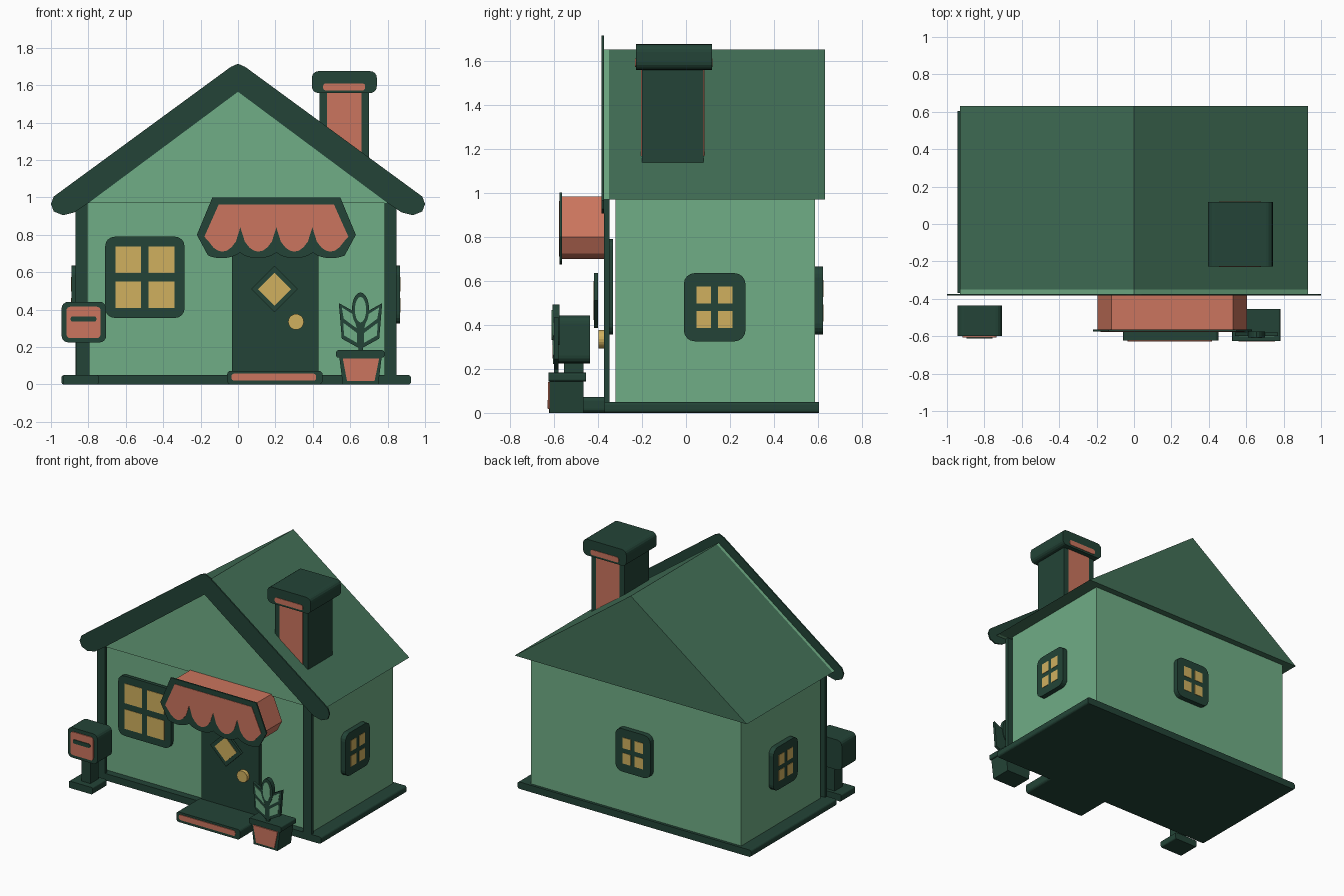
import bpy, bmesh
from math import sin, cos, pi
from mathutils import Matrix

cube = bpy.data.objects.get("Cube")
if cube:
    bpy.data.objects.remove(cube, do_unlink=True)


def material(name, code):
    srgb = [int(code[i:i + 2], 16) / 255 for i in (0, 2, 4)]
    col = [c / 12.92 if c <= 0.04045 else ((c + 0.055) / 1.055) ** 2.4 for c in srgb] + [1]
    m = bpy.data.materials.new(name)
    m.use_nodes = True
    m.diffuse_color = col
    m.node_tree.nodes["Principled BSDF"].inputs["Base Color"].default_value = col
    return m


LIGHT = material("light_green", "70ad86")
DARK = material("dark_green", "234437")
ROOF = material("roof_green", "427057")
ORANGE = material("terracotta", "cb755e")
YELLOW = material("warm_yellow", "d0b05f")


def prism(name, pts, y0, y1, mat, place=None):
    """Extrude an x-z outline from y0 to y1."""
    bm = bmesh.new()
    front = bm.faces.new([bm.verts.new((x, y0, z)) for x, z in pts])
    new = bmesh.ops.extrude_face_region(bm, geom=[front])["geom"]
    bmesh.ops.translate(bm, vec=(0, y1 - y0, 0),
                        verts=[g for g in new if isinstance(g, bmesh.types.BMVert)])
    bmesh.ops.recalc_face_normals(bm, faces=bm.faces)
    mesh = bpy.data.meshes.new(name)
    bm.to_mesh(mesh)
    bm.free()
    mesh.materials.append(mat)
    ob = bpy.data.objects.new(name, mesh)
    if place:
        ob.matrix_world = place
    bpy.context.collection.objects.link(ob)
    return ob


def rounded(x0, x1, z0, z1, r=0.0, steps=4):
    if r == 0:
        return [(x0, z0), (x1, z0), (x1, z1), (x0, z1)]
    pts = []
    corners = [(x1 - r, z1 - r), (x0 + r, z1 - r), (x0 + r, z0 + r), (x1 - r, z0 + r)]
    for k, (cx, cz) in enumerate(corners):
        for i in range(steps + 1):
            a = (k + i / steps) * pi / 2
            pts.append((cx + r * cos(a), cz + r * sin(a)))
    return pts


def block(name, x0, x1, y0, y1, z0, z1, mat, r=0.0):
    return prism(name, rounded(x0, x1, z0, z1, r), y0, y1, mat)


def ellipse(cx, cz, rx, rz, n=20):
    return [(cx + rx * cos(2 * pi * i / n), cz + rz * sin(2 * pi * i / n)) for i in range(n)]


def window(name, w, h, pane_w, pane_h, bar_x, bar_z, depth, place):
    """Rounded frame with four panes, facing local -y."""
    prism(name + "_frame", rounded(-w, w, -h, h, 0.05), -depth, 0, DARK, place)
    for i, sx in enumerate((-1, 1)):
        for j, sz in enumerate((-1, 1)):
            xs = sorted((sx * bar_x, sx * (bar_x + pane_w)))
            zs = sorted((sz * bar_z, sz * (bar_z + pane_h)))
            prism(f"{name}_pane_{i}{j}", rounded(*xs, *zs), -depth - 0.003, -depth + 0.003,
                  YELLOW, place)


# House shell
block("base_slab", -0.945, 0.925, -0.37, 0.605, 0, 0.05, DARK, 0.015)
block("walls", -0.852, 0.83, -0.32, 0.585, 0.05, 0.97, LIGHT)
gable = [(-0.93, 0.97), (0.93, 0.97), (0, 1.65)]
prism("roof", gable, -0.35, 0.632, ROOF)
prism("front_gable", gable, -0.375, -0.35, LIGHT)
for side, x in (("right", -0.87), ("left", 0.783)):
    block(side + "_corner_post", x, x + 0.065, -0.373, -0.347, 0.05, 0.975, DARK)

# Barge board along the front gable
half = [(0.8, 0.97), (0.875, 0.92), (0.935, 0.905), (0.985, 0.925), (1.0, 0.965),
        (0.985, 1.005), (0.04, 1.697)]
board = [(0, 1.565)] + half + [(0, 1.715)] + [(-x, z) for x, z in reversed(half)]
prism("barge_board", board, -0.383, -0.373, DARK)

# Chimney
block("chimney_stack", 0.435, 0.70, -0.2, 0.08, 1.1, 1.58, DARK)
block("chimney_cap", 0.395, 0.742, -0.228, 0.118, 1.558, 1.675, DARK, 0.035)
for name, y_stack, y_cap in (("front", -0.2, -0.228), ("back", 0.08, 0.118)):
    block(f"chimney_{name}_panel", 0.475, 0.66, y_stack - 0.004, y_stack + 0.004,
          1.1, 1.56, ORANGE)
    block(f"chimney_cap_{name}_stripe", 0.455, 0.68, y_cap - 0.003, y_cap + 0.003,
          1.572, 1.61, ORANGE, 0.015)

# Windows
window("front_window", 0.212, 0.217, 0.138, 0.142, 0.02, 0.022, 0.025,
       Matrix.Translation((-0.498, -0.332, 0.573)))
small = (0.14, 0.155, 0.066, 0.077, 0.016, 0.017, 0.037)
window("left_window", *small,
       Matrix.Translation((0.83, 0.13, 0.48)) @ Matrix.Rotation(pi / 2, 4, "Z"))
window("right_window", *small,
       Matrix.Translation((-0.852, 0.13, 0.48)) @ Matrix.Rotation(-pi / 2, 4, "Z"))
window("back_window", *small,
       Matrix.Translation((-0.01, 0.585, 0.51)) @ Matrix.Rotation(pi, 4, "Z"))

# Door, its diamond light and knob
block("door", -0.032, 0.43, -0.372, -0.347, 0.05, 0.8, DARK)


def diamond(r):
    return [(0.195 - r, 0.51), (0.195, 0.51 - r), (0.195 + r, 0.51), (0.195, 0.51 + r)]


prism("diamond_frame", diamond(0.125), -0.418, -0.4, DARK)
prism("diamond_pane", diamond(0.088), -0.421, -0.415, YELLOW)
prism("door_knob", ellipse(0.31, 0.335, 0.042, 0.042), -0.398, -0.37, YELLOW)

# Doorstep
block("doorstep", -0.058, 0.452, -0.623, -0.36, 0, 0.073, DARK, 0.02)
block("doorstep_panel", -0.035, 0.418, -0.628, -0.62, 0.02, 0.058, ORANGE, 0.015)


# Scalloped awning
def awning(top, wide, z_top, z_wide, z_cusp, drop, power, lobe):
    c, n = 0.205, 4
    pts = [(c - wide, z_wide), (c - top, z_top), (c + top, z_top), (c + wide, z_wide)]
    steps = 8
    for i in range(1, n * steps):
        t = i / (n * steps)
        wave = abs(sin(pi * n * t)) ** power
        pts.append((c + lobe * (1 - 2 * t), z_cusp - drop * wave))
    return pts


prism("awning_body", awning(0.325, 0.4, 0.983, 0.8, 0.75, 0.05, 0.7, 0.385), -0.565, -0.36, ORANGE)
prism("awning_frame", awning(0.342, 0.425, 1.0, 0.8, 0.705, 0.03, 0.7, 0.39), -0.574, -0.564, DARK)
prism("awning_panel", awning(0.308, 0.385, 0.963, 0.79, 0.84, 0.13, 0.55, 0.385),
      -0.577, -0.571, ORANGE)

# Mailbox
block("mailbox_foot", -0.935, -0.745, -0.6, -0.44, 0, 0.05, DARK, 0.01)
block("mailbox_post", -0.865, -0.793, -0.555, -0.465, 0.04, 0.24, DARK)
block("mailbox_box", -0.943, -0.705, -0.6, -0.435, 0.225, 0.442, DARK, 0.035)
block("mailbox_panel", -0.917, -0.735, -0.606, -0.598, 0.248, 0.416, ORANGE, 0.02)
block("mailbox_slot", -0.895, -0.757, -0.611, -0.604, 0.336, 0.364, DARK, 0.012)

# Potted plant
prism("pot", [(0.56, 0), (0.75, 0), (0.77, 0.16), (0.54, 0.16)], -0.62, -0.465, DARK)
block("pot_rim", 0.525, 0.782, -0.625, -0.455, 0.143, 0.183, DARK, 0.01)
prism("pot_panel", [(0.583, 0.018), (0.73, 0.018), (0.755, 0.14), (0.56, 0.14)],
      -0.627, -0.619, ORANGE)
block("plant_stem", 0.643, 0.667, -0.6, -0.58, 0.17, 0.34, DARK)
prism("middle_leaf", ellipse(0.655, 0.4, 0.046, 0.092), -0.607, -0.575, DARK)
prism("middle_leaf_face", ellipse(0.655, 0.4, 0.03, 0.068), -0.61, -0.604, LIGHT)
outer = [(0, 0.19), (0.1, 0.245), (0.116, 0.435), (0.035, 0.39), (0.0, 0.31)]
upper = [(0.02, 0.3), (0.09, 0.352), (0.1, 0.412), (0.04, 0.375)]
lower = [(0.018, 0.222), (0.088, 0.262), (0.092, 0.33), (0.018, 0.275)]
for side, s in (("left", 1), ("right", -1)):
    for part, pts, y0, y1, mat in (("leaf", outer, -0.6, -0.58, DARK),
                                   ("leaf_tip", upper, -0.603, -0.597, LIGHT),
                                   ("leaf_root", lower, -0.603, -0.597, LIGHT)):
        prism(f"{side}_{part}", [(0.655 + s * x, z) for x, z in pts], y0, y1, mat)
